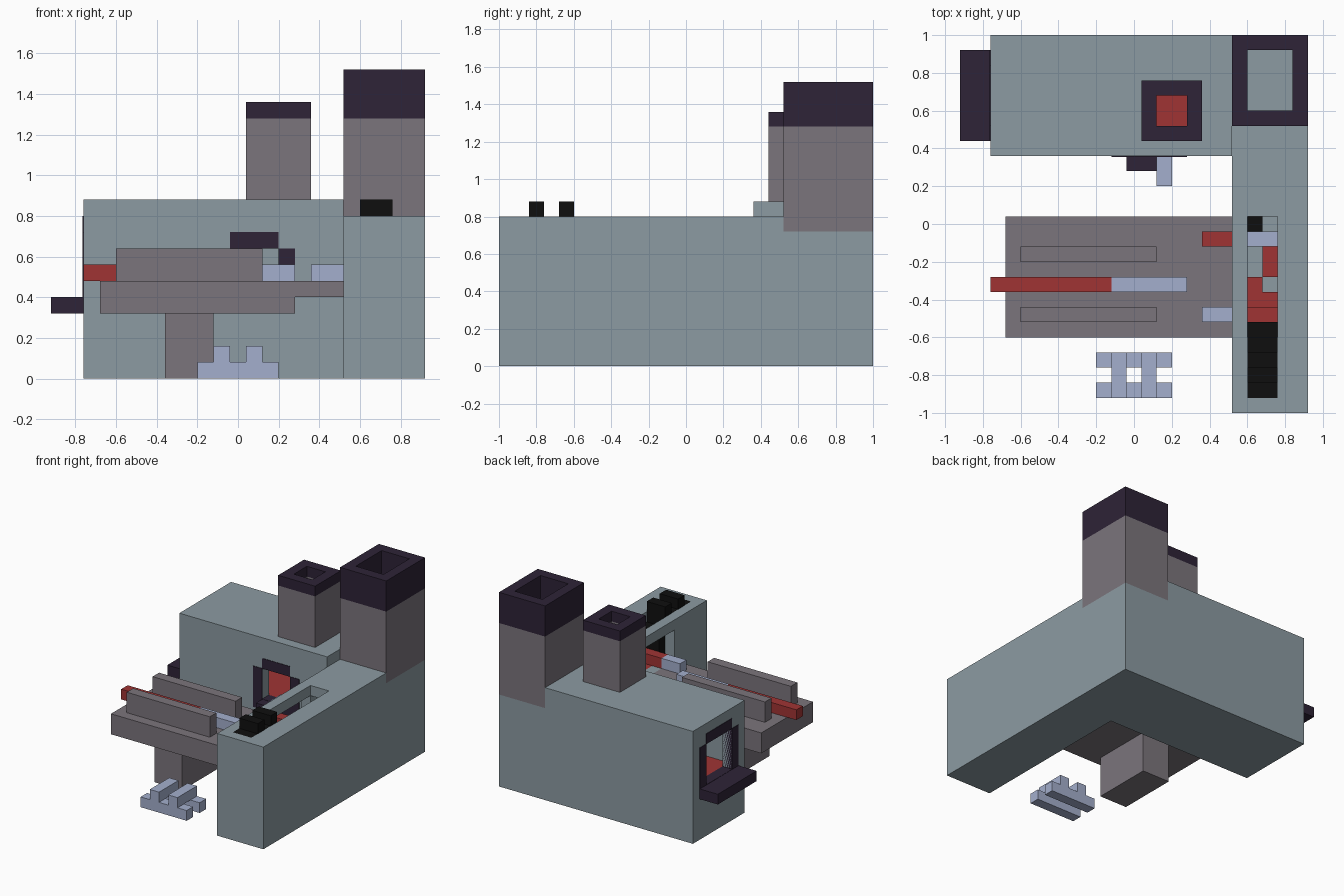
import bpy

if "Cube" in bpy.data.objects:
    bpy.data.objects.remove(bpy.data.objects["Cube"])


def mat(name, rgb):
    m = bpy.data.materials.new(name)
    lin = [((c / 255 + 0.055) / 1.055) ** 2.4 for c in rgb]
    m.diffuse_color = (*lin, 1)
    m.use_nodes = True
    m.node_tree.nodes["Principled BSDF"].inputs["Base Color"].default_value = m.diffuse_color
    return m


WALL = mat("blue_grey_wall", (140, 155, 162))
STONE = mat("warm_grey_stone", (123, 117, 124))
DARK = mat("dark_purple_brick", (46, 35, 55))
RED = mat("hot_red", (160, 52, 52))
STEEL = mat("pale_steel", (164, 175, 205))
COAL = mat("black_coal", (15, 15, 15))

FACES = [(0, 2, 3, 1), (4, 5, 7, 6), (0, 1, 5, 4), (2, 6, 7, 3), (0, 4, 6, 2), (1, 3, 7, 5)]


def box(name, m, x, y, z, cuts=()):
    """Axis-aligned box given by (min, max) ranges, with box-shaped cuts."""
    me = bpy.data.meshes.new(name)
    verts = [(a, b, c) for c in z for b in y for a in x]
    me.from_pydata(verts, [], FACES)
    me.materials.append(m)
    ob = bpy.data.objects.new(name, me)
    bpy.context.collection.objects.link(ob)
    if cuts:
        cutters = []
        for i, c in enumerate(cuts):
            k = box("cutter", m, *c)
            k.hide_render = True
            cutters.append(k)
            mod = ob.modifiers.new("cut%d" % i, 'BOOLEAN')
            mod.operation, mod.solver, mod.object = 'DIFFERENCE', 'EXACT', k
        dg = bpy.context.evaluated_depsgraph_get()
        ob.data = bpy.data.meshes.new_from_object(ob.evaluated_get(dg))
        ob.modifiers.clear()
        for k in cutters:
            bpy.data.objects.remove(k)
    return ob


# Furnace hall: hollow chamber, side mouth, front mouth, chimney hole
box("furnace_hall", WALL, (-.76, .52), (.36, 1), (0, .88), [
    ((-.68, .44), (.44, .92), (.32, .80)),
    ((-.80, -.60), (.52, .84), (.40, .72)),
    ((-.04, .20), (.30, .50), (.40, .64)),
    ((.12, .28), (.52, .68), (.70, .95))])
box("molten_floor", RED, (-.69, .45), (.43, .93), (.31, .40))

# Forge wing: hollow, top slot, window towards the table, seat for the flue
box("forge_wing", WALL, (.52, .92), (-1, 1), (0, .80), [
    ((.60, .84), (-.92, .92), (.40, .72)),
    ((.60, .76), (-.92, .04), (.65, .85)),
    ((.45, .65), (-.60, .04), (.48, .72)),
    ((.50, .95), (.52, 1.05), (.72, .85))])


# Chimneys: stone shaft with a dark rim
def chimney(name, x, y, z0, z1, z2):
    hole = (x[0] + .08, x[1] - .08), (y[0] + .08, y[1] - .08), (z0 - .1, z2 + .1)
    box(name + "_shaft", STONE, x, y, (z0, z1), [hole])
    box(name + "_rim", DARK, x, y, (z1, z2), [hole])


chimney("large_chimney", (.52, .92), (.52, 1), .72, 1.28, 1.52)
chimney("small_chimney", (.04, .36), (.44, .76), .88, 1.28, 1.36)

# Side mouth frame and shelf
sx = (-.764, -.68)
for n, y in (("back", (.84, .92)), ("front", (.44, .52))):
    box("side_mouth_post_" + n, DARK, sx, y, (.40, .72))
box("side_mouth_lintel", DARK, sx, (.52, .84), (.72, .80))
box("side_mouth_sill", DARK, sx, (.44, .92), (.32, .402))
box("side_mouth_shelf", DARK, (-.92, -.76), (.44, .92), (.32, .40))

# Front mouth frame, shelf and pouring spout
fy = (.356, .44)
for n, x in (("left", (-.12, -.04)), ("right", (.20, .28))):
    box("front_mouth_post_" + n, DARK, x, fy, (.40, .64))
box("front_mouth_lintel", DARK, (-.04, .20), fy, (.64, .72))
box("front_mouth_sill", DARK, (-.12, .28), fy, (.32, .402))
box("front_mouth_shelf", DARK, (-.04, .12), (.28, .36), (.32, .40))
box("pouring_spout", STEEL, (.12, .20), (.20, .36), (.40, .48))

# Work table with rails on one thick leg
box("table_top", STONE, (-.68, .52), (-.60, .04), (.40, .48))
box("table_underside", STONE, (-.68, .28), (-.60, .04), (.32, .40))
box("table_leg", STONE, (-.36, -.12), (-.52, -.04), (0, .32))
for n, y in (("front", (-.52, -.44)), ("back", (-.20, -.12))):
    box("table_rail_" + n, STONE, (-.60, .12), y, (.48, .64))

# Bars being worked: one on the table, two reaching into the forge
rod = (.48, .56)
box("table_bar_hot", RED, (-.76, -.12), (-.36, -.28), rod)
box("table_bar_cool", STEEL, (-.12, .28), (-.36, -.28), rod)
box("front_bar_cool", STEEL, (.36, .52), (-.52, -.44), rod)
box("front_bar_hot", RED, (.52, .76), (-.52, -.44), rod)
box("back_bar_hot", RED, (.36, .52), (-.12, -.04), rod)
box("back_bar_cool", STEEL, (.52, .76), (-.12, -.04), rod)

# Coal heap and embers in the forge
box("coal_heap", COAL, (.60, .76), (-.92, -.60), (.40, .80))
box("coal_slope", COAL, (.60, .76), (-.60, -.52), (.40, .72))
for i, y in enumerate((-.84, -.68)):
    box("coal_lump_%d" % i, COAL, (.60, .76), (y, y + .08), (.80, .88))
box("loose_coal", COAL, (.60, .68), (-.04, .04), (.40, .48))
box("ember_bed", RED, (.60, .76), (-.52, -.36), (.40, .48))
box("ember_left", RED, (.60, .68), (-.36, -.28), (.40, .48))
box("ember_right", RED, (.68, .76), (-.28, -.12), (.40, .48))

# Stack of metal ingots on the ground
for i, y in enumerate((-.92, -.76)):
    box("ingot_lower_%d" % i, STEEL, (-.20, .20), (y, y + .08), (0, .08))
for i, x in enumerate((-.12, .04)):
    box("ingot_upper_%d" % i, STEEL, (x, x + .08), (-.92, -.68), (.08, .16))
